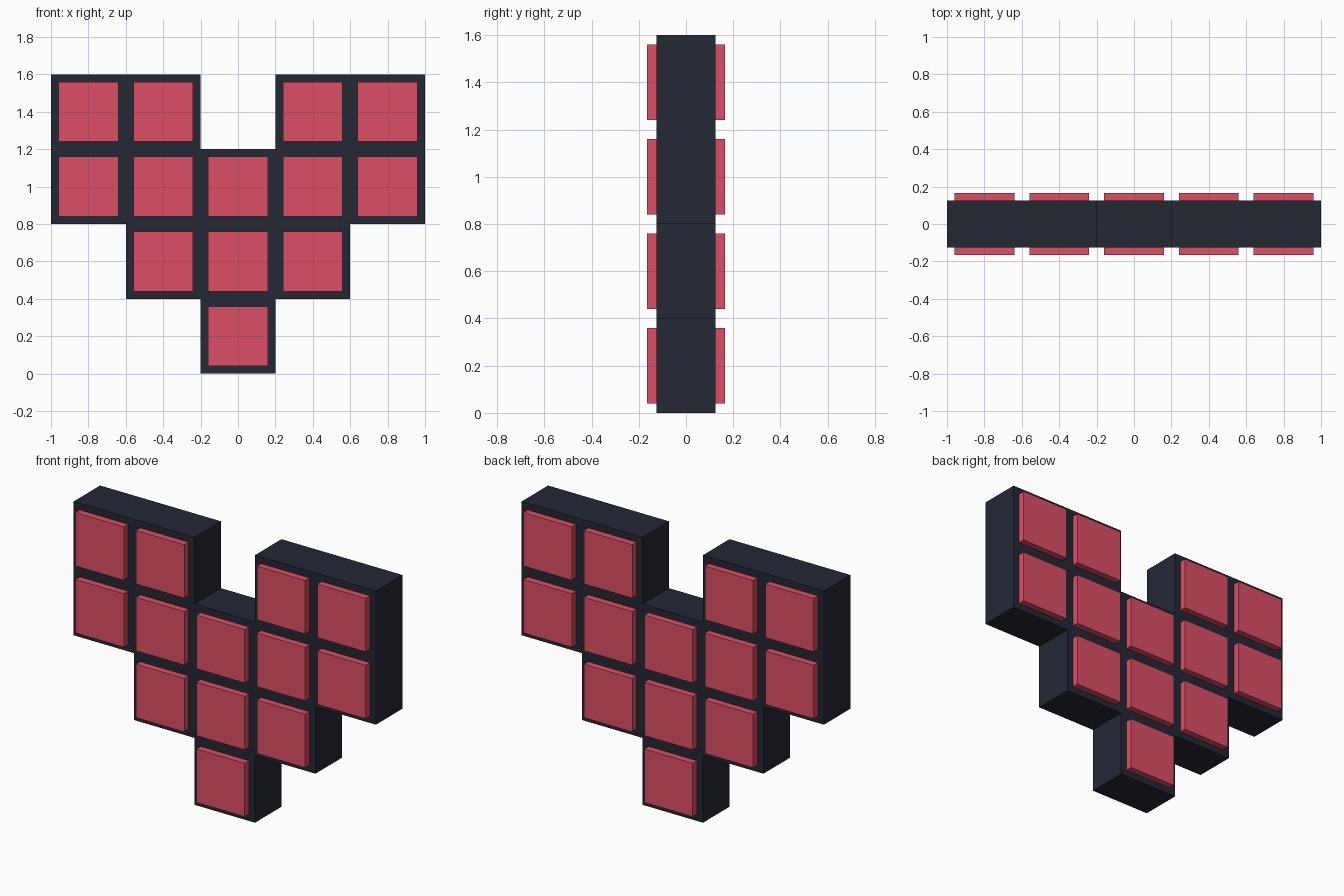
import bpy, bmesh
from mathutils import Matrix

if "Cube" in bpy.data.objects:
    bpy.data.objects.remove(bpy.data.objects["Cube"])

CELL, TILE = 0.4, 0.32
BODY_HALF, TILE_HALF = 0.125, 0.165
# columns filled in each row, from the bottom up
ROWS = [(0,), (-1, 0, 1), (-2, -1, 0, 1, 2), (-2, -1, 1, 2)]


def material(name, color):
    mat = bpy.data.materials.new(name)
    mat.diffuse_color = color
    mat.use_nodes = True
    mat.node_tree.nodes["Principled BSDF"].inputs["Base Color"].default_value = mat.diffuse_color
    return mat


def add_object(name, bm, mat):
    bmesh.ops.recalc_face_normals(bm, faces=bm.faces)
    mesh = bpy.data.meshes.new(name)
    bm.to_mesh(mesh)
    bm.free()
    mesh.materials.append(mat)
    obj = bpy.data.objects.new(name, mesh)
    bpy.context.collection.objects.link(obj)
    return obj


dark = material("dark_frame", (0.017, 0.021, 0.034, 1))
red = material("red_tile", (0.72, 0.076, 0.133, 1))

# Stepped heart body: right half of the outline, mirrored and extruded
half = [(0.2, 0), (0.2, 0.4), (0.6, 0.4), (0.6, 0.8),
        (1.0, 0.8), (1.0, 1.6), (0.2, 1.6), (0.2, 1.2)]
outline = half + [(-x, z) for x, z in reversed(half)]
bm = bmesh.new()
face = bm.faces.new([bm.verts.new((x, -BODY_HALF, z)) for x, z in outline])
ext = bmesh.ops.extrude_face_region(bm, geom=[face], use_keep_orig=True)
moved = [v for v in ext["geom"] if isinstance(v, bmesh.types.BMVert)]
bmesh.ops.translate(bm, verts=moved, vec=(0, 2 * BODY_HALF, 0))
add_object("heart_body", bm, dark)

# Raised square tiles on the front and back, set slightly into the body
inner = BODY_HALF - 0.01
for side, name in ((-1, "front_tile"), (1, "back_tile")):
    for r, cols in enumerate(ROWS):
        for c in cols:
            bm = bmesh.new()
            bmesh.ops.create_cube(bm, size=1, matrix=Matrix.Diagonal(
                (TILE, TILE_HALF - inner, TILE, 1)))
            tile = add_object(f"{name}_{r + 1}_{c + 3}", bm, red)
            tile.location = (c * CELL, side * (TILE_HALF + inner) / 2,
                             (r + 0.5) * CELL)
